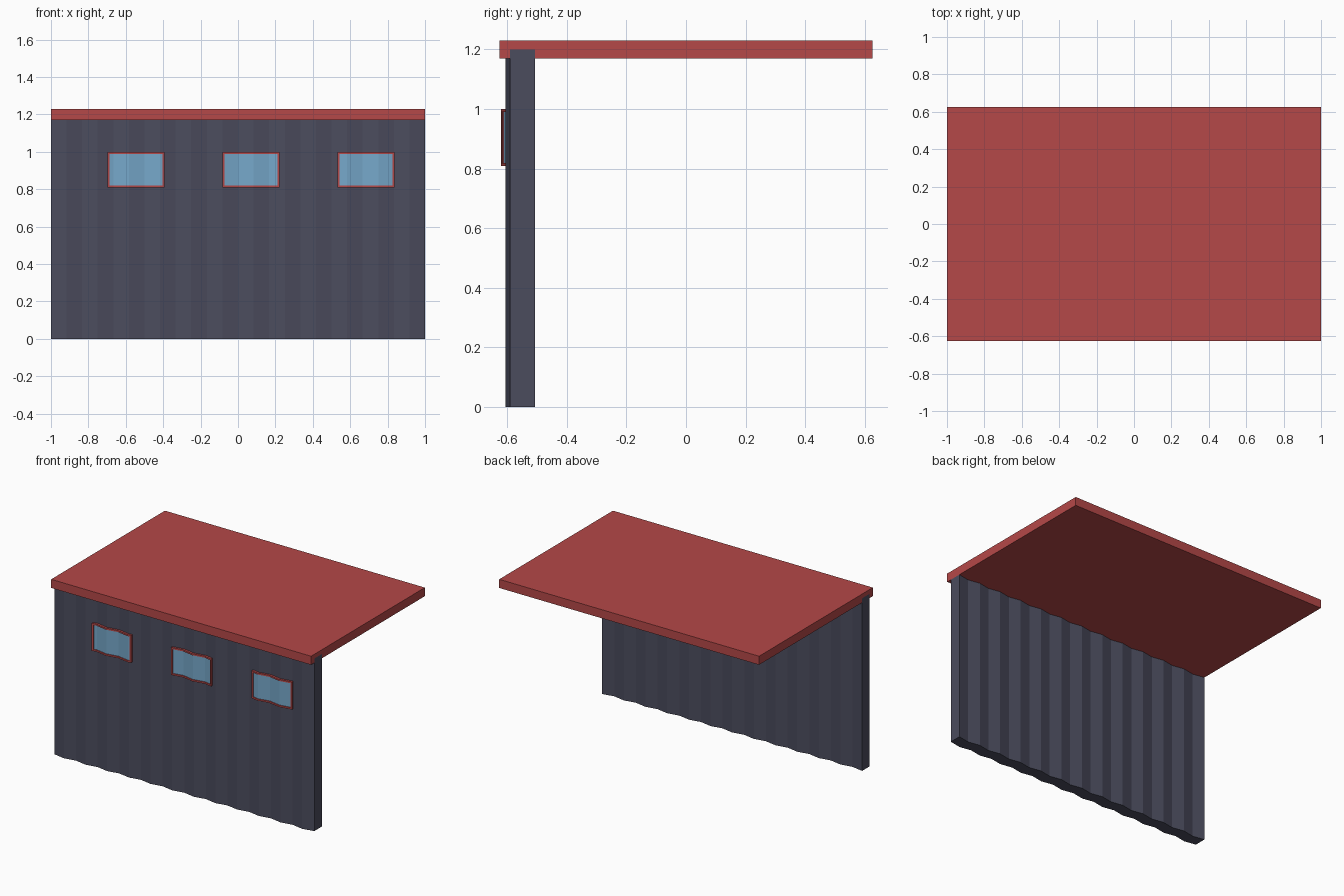
import bpy, bmesh, math

if "Cube" in bpy.data.objects:
    bpy.data.objects.remove(bpy.data.objects["Cube"])

PERIODS = 12
AMP = 0.0075
FRONT = -0.5975      # mean front surface of the wall
THICK = 0.083


def material(name, rgb):
    m = bpy.data.materials.new(name)
    m.diffuse_color = (*rgb, 1)
    m.use_nodes = True
    m.node_tree.nodes["Principled BSDF"].inputs["Base Color"].default_value = m.diffuse_color
    return m


navy = material("navy", (0.07, 0.072, 0.11))
red = material("red", (0.46, 0.065, 0.065))
blue = material("blue", (0.18, 0.39, 0.59))


def fold_xs(x0, x1):
    """End points plus every corrugation crease between them."""
    step = 1 / PERIODS
    creases = [-1 + i * step for i in range(2 * PERIODS + 1)]
    return [x0] + [c for c in creases if x0 + 1e-4 < c < x1 - 1e-4] + [x1]


def wave(x):
    """Triangular corrugation, rearmost at both wall ends."""
    t = ((x + 1) * PERIODS / 2) % 1
    return FRONT + AMP * (4 * abs(t - 0.5) - 1)


def folded_slab(name, x0, x1, z0, z1, front, back, mat):
    """Upright slab following the corrugation, extruded from its plan outline."""
    xs = fold_xs(x0, x1)
    outline = [(x, wave(x) + front) for x in xs]
    outline += [(x, wave(x) + back) for x in reversed(xs)]
    bm = bmesh.new()
    face = bm.faces.new([bm.verts.new((x, y, z0)) for x, y in outline])
    out = bmesh.ops.extrude_face_region(bm, geom=[face])
    top = [v for v in out["geom"] if isinstance(v, bmesh.types.BMVert)]
    bmesh.ops.translate(bm, verts=top, vec=(0, 0, z1 - z0))
    bmesh.ops.recalc_face_normals(bm, faces=bm.faces)
    me = bpy.data.meshes.new(name)
    bm.to_mesh(me)
    bm.free()
    ob = bpy.data.objects.new(name, me)
    bpy.context.collection.objects.link(ob)
    me.materials.append(mat)
    return ob


# Corrugated wall
folded_slab("corrugated_wall", -1, 1, 0, 1.2, 0, THICK, navy)

# Flat roof
bpy.ops.mesh.primitive_cube_add(size=1, location=(0, 0, 1.2))
roof = bpy.context.object
roof.name = "roof"
roof.scale = (2, 1.25, 0.06)
roof.data.materials.append(red)

# Three windows, each with four frame bars and a pane
HALF, BAR, Z0, Z1 = 0.153, 0.011, 0.808, 1.0
for i, cx in enumerate((-0.545, 0.07, 0.685), 1):
    l, r = cx - HALF, cx + HALF
    bars = {
        "sill": (l, r, Z0, Z0 + BAR),
        "head": (l, r, Z1 - BAR, Z1),
        "left_jamb": (l, l + BAR, Z0 + BAR, Z1 - BAR),
        "right_jamb": (r - BAR, r, Z0 + BAR, Z1 - BAR),
    }
    for part, box in bars.items():
        folded_slab(f"window_{part}_{i}", *box, -0.015, 0.01, red)
    folded_slab(f"window_pane_{i}", l + BAR, r - BAR, Z0 + BAR, Z1 - BAR,
                -0.008, 0.01, blue)
